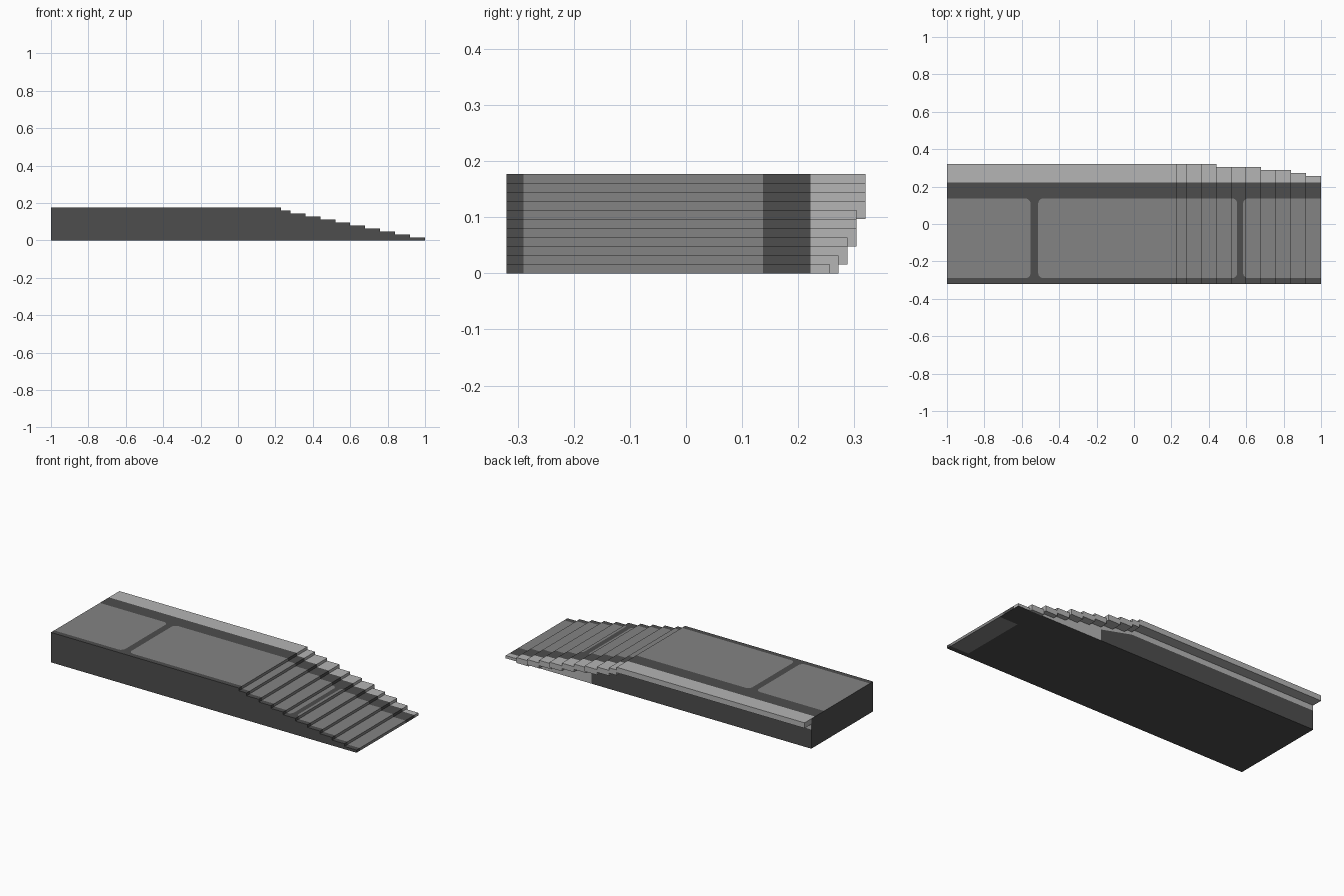
import bpy, bmesh, math
from mathutils import Vector

cube = bpy.data.objects.get("Cube")
if cube:
    bpy.data.objects.remove(cube, do_unlink=True)


def material(name, v):
    m = bpy.data.materials.new(name)
    m.use_nodes = True
    m.diffuse_color = (v, v, v, 1)
    m.node_tree.nodes["Principled BSDF"].inputs["Base Color"].default_value = (v, v, v, 1)
    return m


MATS = [material("dark_stone", 0.075), material("mid_stone", 0.23), material("light_stone", 0.46)]
DARK, MID, LIGHT = range(3)

RISE = 0.177 / 11
FRONT, BACK, CURB = -0.32, 0.257, 0.222
# x where each tread ends, from the deck down to the lowest step
ENDS = [0.23, 0.28] + [0.36 + 0.08 * i for i in range(9)]
TOPS = [RISE * (11 - i) for i in range(11)]


def step_line(first, last, start, drop=0.0):
    """Stepped outline in x, z for a run of treads."""
    pts, x = [], start
    for i in range(first, last):
        z = max(TOPS[i] - drop, 0)
        pts += [(x, z), (ENDS[i], z)]
        x = ENDS[i]
    return pts


def extrude_profile(pts, y0, y1):
    bm = bmesh.new()
    clean = [p for i, p in enumerate(pts) if (Vector(p) - Vector(pts[i - 1])).length > 1e-5]
    face = bm.faces.new([bm.verts.new((x, y0, z)) for x, z in clean])
    out = bmesh.ops.extrude_face_region(bm, geom=[face])
    bmesh.ops.translate(bm, vec=(0, y1 - y0, 0),
                        verts=[v for v in out["geom"] if isinstance(v, bmesh.types.BMVert)])
    bmesh.ops.recalc_face_normals(bm, faces=bm.faces)
    return bm


def finish(bm, name):
    me = bpy.data.meshes.new(name)
    bm.normal_update()
    bm.to_mesh(me)
    bm.free()
    for m in MATS:
        me.materials.append(m)
    ob = bpy.data.objects.new(name, me)
    bpy.context.collection.objects.link(ob)
    return ob


def cut(bm, co, no, pick=None):
    faces = [f for f in bm.faces if pick is None or pick(f)]
    geom = set(faces)
    for f in faces:
        geom.update(f.edges)
        geom.update(f.verts)
    bmesh.ops.bisect_plane(bm, geom=list(geom), dist=1e-5, plane_co=co, plane_no=no)


# Main body: deck and steps in one solid
body = extrude_profile([(-1, 0)] + step_line(0, 11, -1) + [(1, 0)], FRONT, BACK)

# Rounded paving panels on the treads
R = 0.03
PY0, PY1 = -0.29, 0.137
PANELS = [(-1.02, -0.553), (-0.512, 0.552), (0.583, 1.1)]
for y in (PY0, PY0 + R, PY1 - R, PY1, CURB):
    cut(body, (0, y, 0), (0, 1, 0))
for x0, x1 in PANELS:
    for x in (x0, x0 + R, x1 - R, x1):
        cut(body, (x, 0, 0), (1, 0, 0))
    for cx, sx in ((x0 + R, -1), (x1 - R, 1)):
        for cy, sy in ((PY0 + R, -1), (PY1 - R, 1)):
            def in_corner(f):
                c = f.calc_center_median()
                return (f.normal.z > 0.9 and 0 < (c.x - cx) * sx < R
                        and 0 < (c.y - cy) * sy < R)
            for a in (15, 45, 75):
                n = Vector((sx * math.cos(math.radians(a)), sy * math.sin(math.radians(a)), 0))
                cut(body, Vector((cx, cy, 0)) + n * R, n, in_corner)

# Back wall bands and the patch under the lowest step
WALL_X, BAND_Z, LOW_Z = 0.44, 0.113, 0.066
slope = Vector((BAND_Z - LOW_Z, 0, WALL_X - ENDS[0]))
is_back = lambda f: f.normal.y > 0.9
is_base = lambda f: f.normal.z < -0.9
cut(body, (WALL_X, 0, 0), (1, 0, 0), is_back)
cut(body, (0, 0, BAND_Z), (0, 0, 1), is_back)
cut(body, (WALL_X, 0, LOW_Z), slope, is_back)
cut(body, (0.88, 0, 0), (1, 0, 0), is_base)


def in_panel(c):
    for x0, x1 in PANELS:
        dx = max(x0 + R - c.x, c.x - x1 + R, 0)
        dy = max(PY0 + R - c.y, c.y - PY1 + R, 0)
        if math.hypot(dx, dy) < R:
            return True
    return False


body.normal_update()
for f in body.faces:
    c, n = f.calc_center_median(), f.normal
    f.material_index = DARK
    if n.z > 0.9 or n.x > 0.9:
        if c.y > CURB:
            f.material_index = LIGHT
        elif in_panel(c):
            f.material_index = MID
    elif n.y > 0.9:
        below = c.z < BAND_Z and (c - Vector((WALL_X, c.y, LOW_Z))).dot(slope) < 0
        f.material_index = DARK if c.x < WALL_X and below else LIGHT
    elif n.z < -0.9 and c.x > 0.88 and PY0 < c.y < PY1 - R:
        f.material_index = MID
finish(body, "stepped_deck")

# Overhanging curb, narrowing as the steps descend
for i, (first, last, y) in enumerate([(0, 4, 0.32), (4, 7, 0.304), (7, 9, 0.288),
                                      (9, 10, 0.272), (10, 11, 0.257)]):
    if y <= BACK:
        continue
    start = -1 if first == 0 else ENDS[first - 1]
    outline = step_line(first, last, start) + step_line(first, last, start, 2 * RISE)[::-1]
    curb = extrude_profile(outline, BACK, y)
    for f in curb.faces:
        f.material_index = LIGHT
    finish(curb, f"curb_ledge_{i + 1}")
